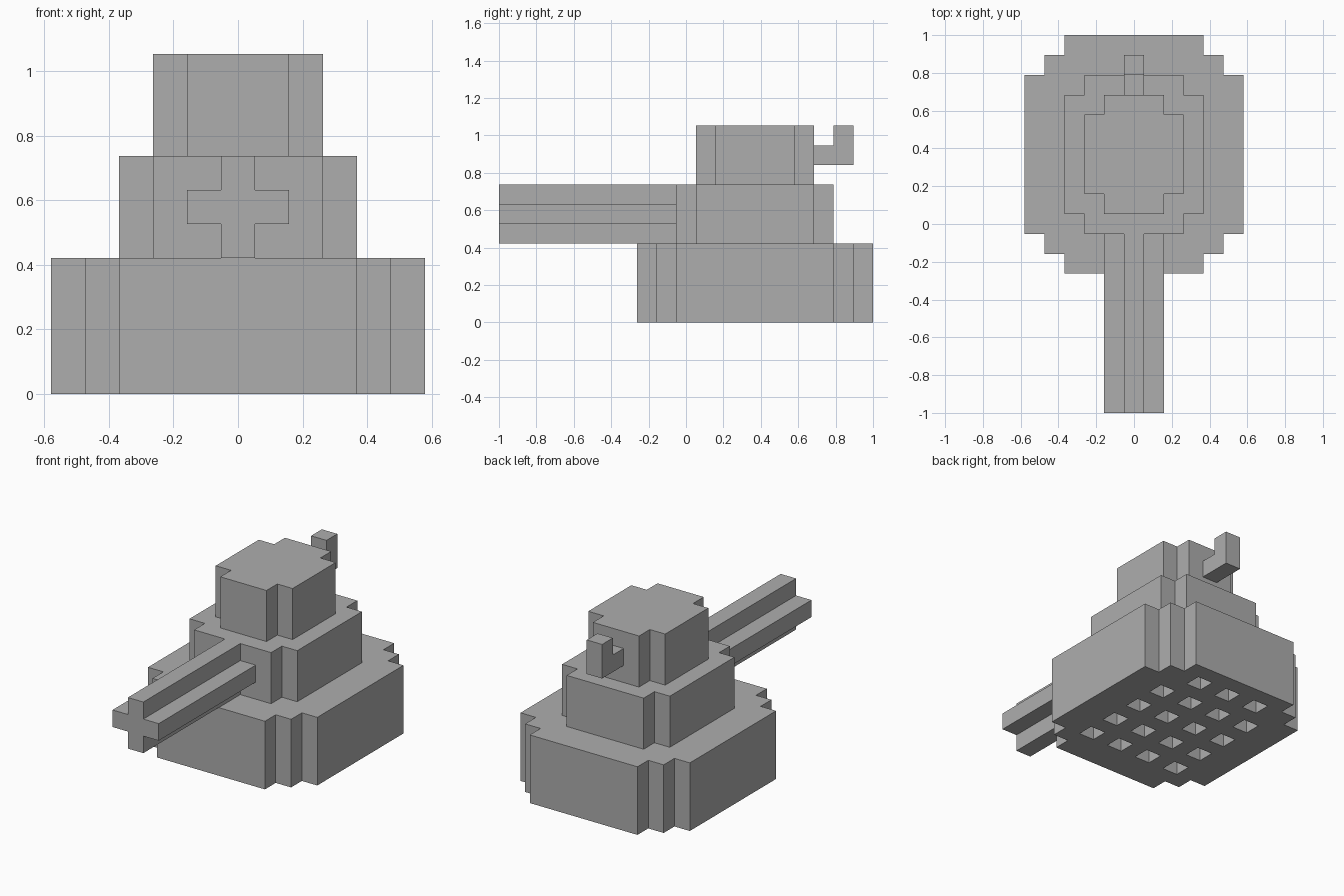
import bpy
import bmesh
from mathutils import Matrix, Vector

U = 2 / 19  # size of one block

if "Cube" in bpy.data.objects:
    bpy.data.objects.remove(bpy.data.objects["Cube"], do_unlink=True)

grey = bpy.data.materials.new("plain_grey")
grey.use_nodes = True
colour = (0.42, 0.42, 0.42, 1)
grey.diffuse_color = colour
grey.node_tree.nodes["Principled BSDF"].inputs["Base Color"].default_value = colour


def finish(name, bm):
    """Scale a mesh from blocks to units and link it as an object."""
    bmesh.ops.recalc_face_normals(bm, faces=bm.faces)
    bmesh.ops.scale(bm, vec=(U, U, U), verts=bm.verts)
    mesh = bpy.data.meshes.new(name)
    bm.to_mesh(mesh)
    bm.free()
    mesh.materials.append(grey)
    obj = bpy.data.objects.new(name, mesh)
    bpy.context.collection.objects.link(obj)
    return obj


def prism(name, outline, direction):
    """Extrude a flat outline along a direction."""
    bm = bmesh.new()
    face = bm.faces.new([bm.verts.new(p) for p in outline])
    moved = bmesh.ops.extrude_face_region(bm, geom=[face], use_keep_orig=True)
    verts = [v for v in moved["geom"] if isinstance(v, bmesh.types.BMVert)]
    bmesh.ops.translate(bm, verts=verts, vec=direction)
    return finish(name, bm)


def stepped_outline(half_x, half_y, steps):
    """Rectangle whose corners are cut into single-block stairs."""
    quarter = []
    for i in range(steps + 1):
        quarter.append((half_x - i, half_y - steps + i))
        if i < steps:
            quarter.append((half_x - i - 1, half_y - steps + i))
    upper = quarter + [(-x, y) for x, y in reversed(quarter)]
    return upper + [(-x, -y) for x, y in upper]


def tier(name, half_x, half_y, steps, bottom, height):
    centre_y = 3.5
    outline = [(x, y + centre_y, bottom) for x, y in stepped_outline(half_x, half_y, steps)]
    return prism(name, outline, Vector((0, 0, height)))


# Three stacked tiers
base = tier("base", 5.5, 6, 2, 0, 4)
tier("turret", 3.5, 4, 1, 4, 3)
tier("cupola", 2.5, 3, 1, 7, 3)

# Cross-section barrel reaching forward from the turret
cross = [(x, -0.5, z + 5.5) for x, z in stepped_outline(1.5, 1.5, 1)]
prism("barrel", cross, Vector((0, -9, 0)))

# Hook on the back of the cupola
hook = [(6.5, 8), (8.5, 8), (8.5, 10), (7.5, 10), (7.5, 9), (6.5, 9)]
prism("rear_hook", [(-0.5, y, z) for y, z in hook], Vector((1, 0, 0)))

# Square sockets in the underside
sockets = [(x, y) for y in (0, 2, 4, 6) for x in (-3, -1, 1, 3)]
sockets += [(x, 8) for x in (-2, 0, 2)]
bm = bmesh.new()
for x, y in sockets:
    bmesh.ops.create_cube(bm, size=1, matrix=Matrix.Translation((x, y, 0)) @ Matrix.Diagonal((1, 1, 2, 1)))
cutter = finish("socket_cutter", bm)
cutter.hide_render = True
cutter.display_type = 'WIRE'
cut = base.modifiers.new("sockets", 'BOOLEAN')
cut.operation = 'DIFFERENCE'
cut.solver = 'EXACT'
cut.object = cutter
